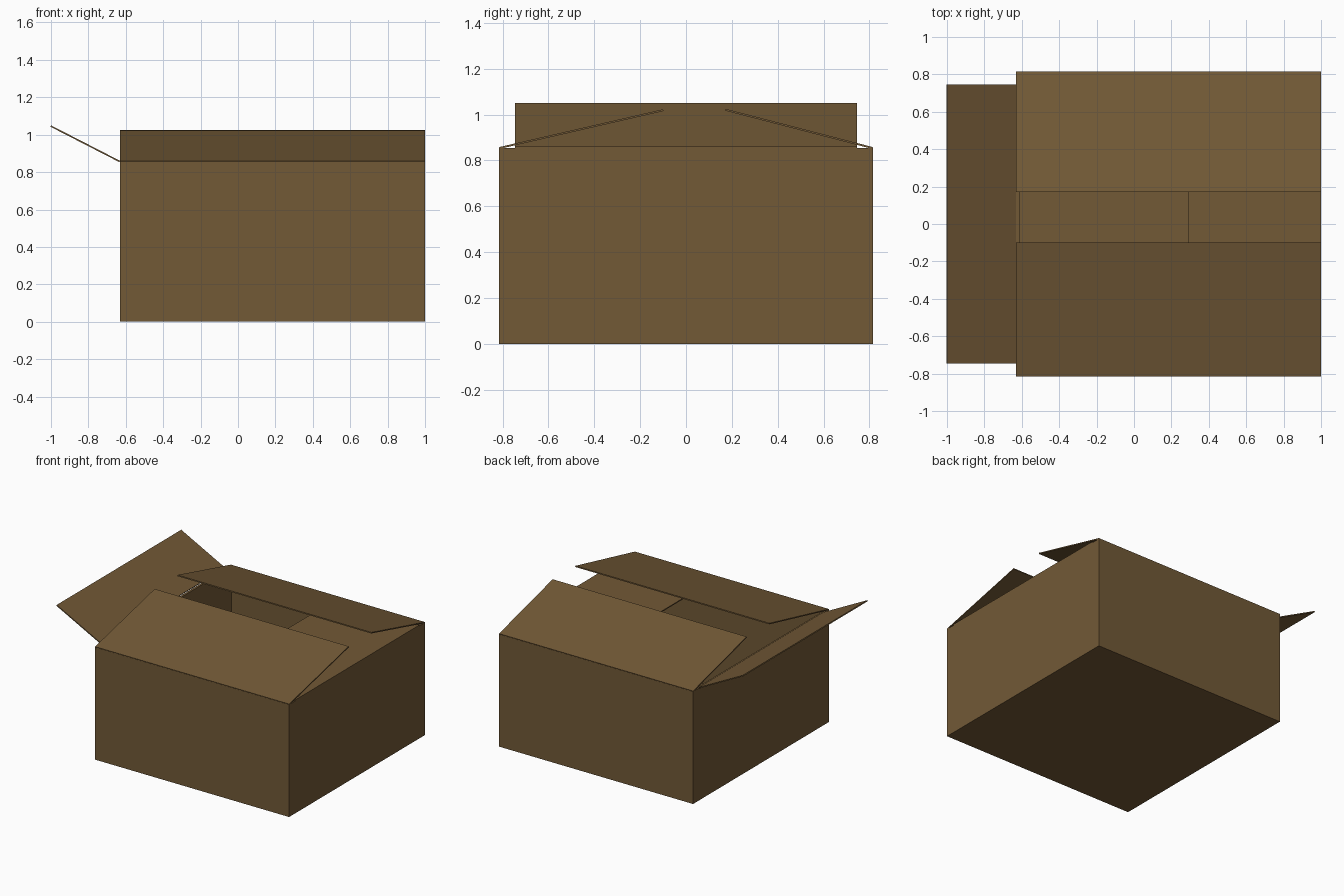
import bpy, bmesh
from mathutils import Vector

if "Cube" in bpy.data.objects:
    bpy.data.objects.remove(bpy.data.objects["Cube"], do_unlink=True)

card = bpy.data.materials.new("brown_cardboard")
card.use_nodes = True
colour = (0.168, 0.1, 0.037, 1)
card.diffuse_color = colour
card.node_tree.nodes["Principled BSDF"].inputs["Base Color"].default_value = colour

X0, X1, Y, TOP = -0.63, 1.0, 0.815, 0.853


def add_object(name, bm, thickness):
    """Turn a sheet into a card part, thickened away from its normals."""
    mesh = bpy.data.meshes.new(name)
    bm.to_mesh(mesh)
    bm.free()
    mesh.materials.append(card)
    obj = bpy.data.objects.new(name, mesh)
    bpy.context.collection.objects.link(obj)
    solid = obj.modifiers.new("card_thickness", "SOLIDIFY")
    solid.thickness = thickness
    solid.offset = -1
    solid.use_even_offset = True
    return obj


def flap(name, hinge_a, hinge_b, reach):
    """Rectangular sheet from a hinge line out along the reach vector."""
    bm = bmesh.new()
    a, b, r = Vector(hinge_a), Vector(hinge_b), Vector(reach)
    face = bm.faces.new([bm.verts.new(p) for p in (a, b, b + r, a + r)])
    face.normal_update()
    if face.normal.z < 0:
        face.normal_flip()
    return add_object(name, bm, 0.008)


# Box body: open-topped shell
bm = bmesh.new()
bmesh.ops.create_cube(bm, size=1)
for v in bm.verts:
    v.co = (X1 if v.co.x > 0 else X0, Y if v.co.y > 0 else -Y, TOP if v.co.z > 0 else 0)
bm.normal_update()
lid = [f for f in bm.faces if f.normal.z > 0.9]
bmesh.ops.delete(bm, geom=lid, context="FACES_ONLY")
add_object("box_body", bm, 0.018)

# Long flaps leaning inward over the opening
flap("front_flap", (X0, -Y, 0.858), (X1, -Y, 0.858), (0, 0.715, 0.165))
flap("back_flap", (X0, Y, 0.858), (X1, Y, 0.858), (0, -0.643, 0.167))

# Short flaps: one swung open, one folded flat
S = 0.747
flap("right_flap", (X0, -S, 0.86), (X0, S, 0.86), (-0.37, 0, 0.19))
flap("left_flap", (X1, -S, 0.861), (X1, S, 0.861), (-0.71, 0, 0))
